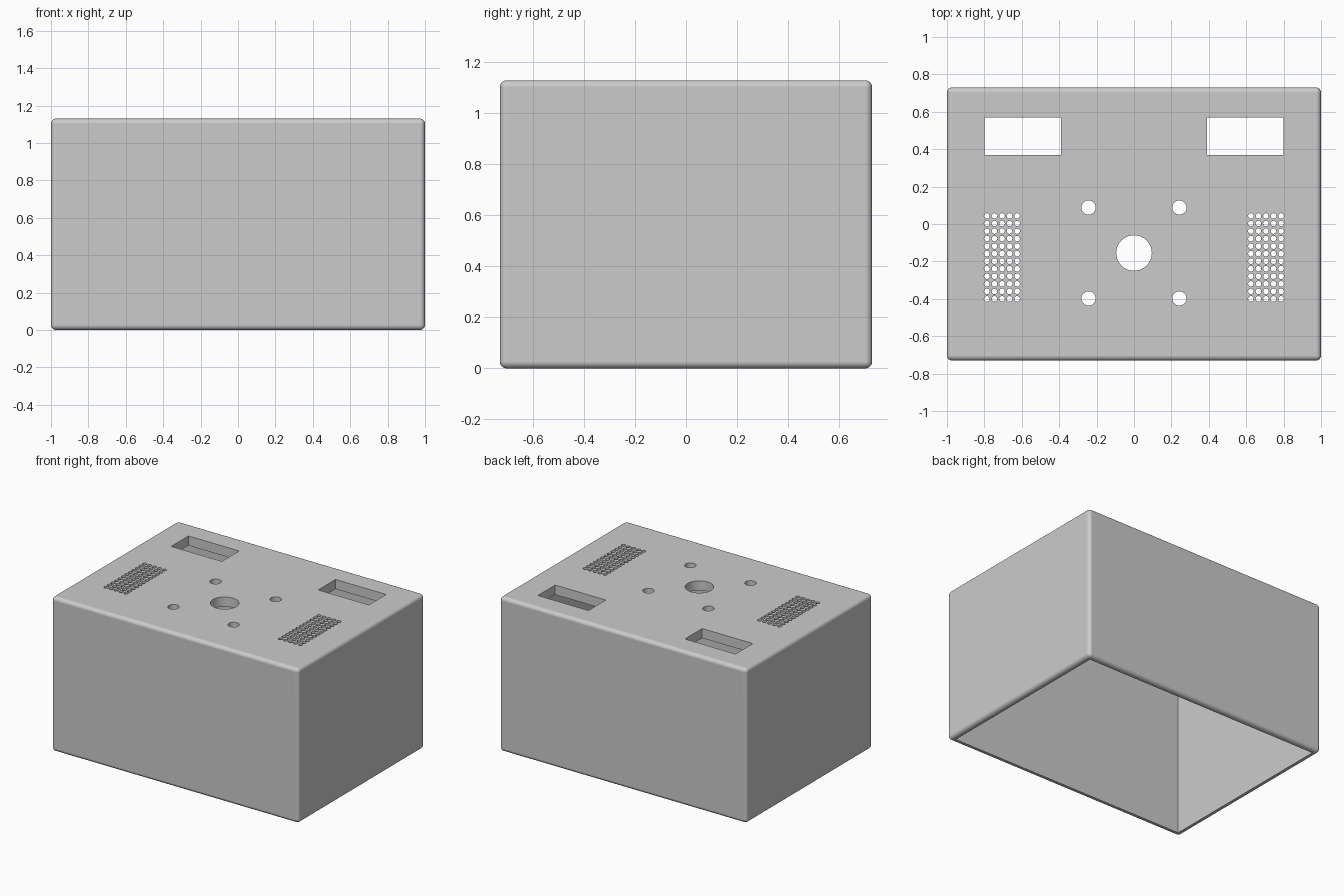
import bpy, bmesh, math
from mathutils import Matrix, Vector

old = bpy.data.objects.get("Cube")
if old:
    bpy.data.objects.remove(old, do_unlink=True)

W, D, H = 2.0, 1.46, 1.13
WALL, LID, FILLET = 0.04, 0.07, 0.027

grey = bpy.data.materials.new("light grey")
grey.use_nodes = True
colour = (0.6, 0.6, 0.6, 1)
grey.diffuse_color = colour
grey.node_tree.nodes["Principled BSDF"].inputs["Base Color"].default_value = colour


def add_box(bm, centre, size):
    mat = Matrix.Translation(centre) @ Matrix.Diagonal((*size, 1))
    bmesh.ops.create_cube(bm, size=1, matrix=mat)


def add_drill(bm, x, y, radius, sides):
    bmesh.ops.create_cone(bm, cap_ends=True, segments=sides, radius1=radius,
                          radius2=radius, depth=0.3,
                          matrix=Matrix.Translation((x, y, H)))


def make_object(name, bm):
    mesh = bpy.data.meshes.new(name)
    bm.to_mesh(mesh)
    bm.free()
    mesh.materials.append(grey)
    obj = bpy.data.objects.new(name, mesh)
    bpy.context.collection.objects.link(obj)
    return obj


def cut(obj, cutter):
    cutter.hide_render = True
    mod = obj.modifiers.new("cut", 'BOOLEAN')
    mod.operation = 'DIFFERENCE'
    mod.solver = 'EXACT'
    mod.object = cutter
    bpy.ops.object.modifier_apply(modifier=mod.name)
    bpy.data.objects.remove(cutter, do_unlink=True)


# Rounded outer box
bm = bmesh.new()
add_box(bm, (0, 0, H / 2), (W, D, H))
bmesh.ops.bevel(bm, geom=bm.edges[:], offset=FILLET, segments=5,
                profile=0.5, affect='EDGES')
housing = make_object("housing", bm)
bpy.ops.object.select_all(action='DESELECT')
bpy.context.view_layer.objects.active = housing
housing.select_set(True)

# Open cavity underneath
bm = bmesh.new()
add_box(bm, (0, 0, (H - LID) / 2 - 0.1),
        (W - 2 * WALL, D - 2 * WALL, H - LID + 0.2))
cut(housing, make_object("cavity_cutter", bm))

# Lid openings: slots, screw holes, vent grilles and the central hole
bm = bmesh.new()
add_drill(bm, 0, -0.155, 0.095, 48)
for side in (-1, 1):
    add_box(bm, (side * 0.595, 0.47, H), (0.41, 0.2, 0.3))
    for y in (0.088, -0.398):
        add_drill(bm, side * 0.243, y, 0.038, 32)
    for col in range(5):
        for row in range(12):
            add_drill(bm, side * (0.625 + col * 0.0403),
                      0.043 - row * 0.0403, 0.015, 16)
cut(housing, make_object("opening_cutter", bm))

# Smooth fillets with crisp flat faces
bpy.ops.object.shade_smooth_by_angle(angle=math.radians(35))
weighted = housing.modifiers.new("weighted_normals", 'WEIGHTED_NORMAL')
weighted.keep_sharp = True
